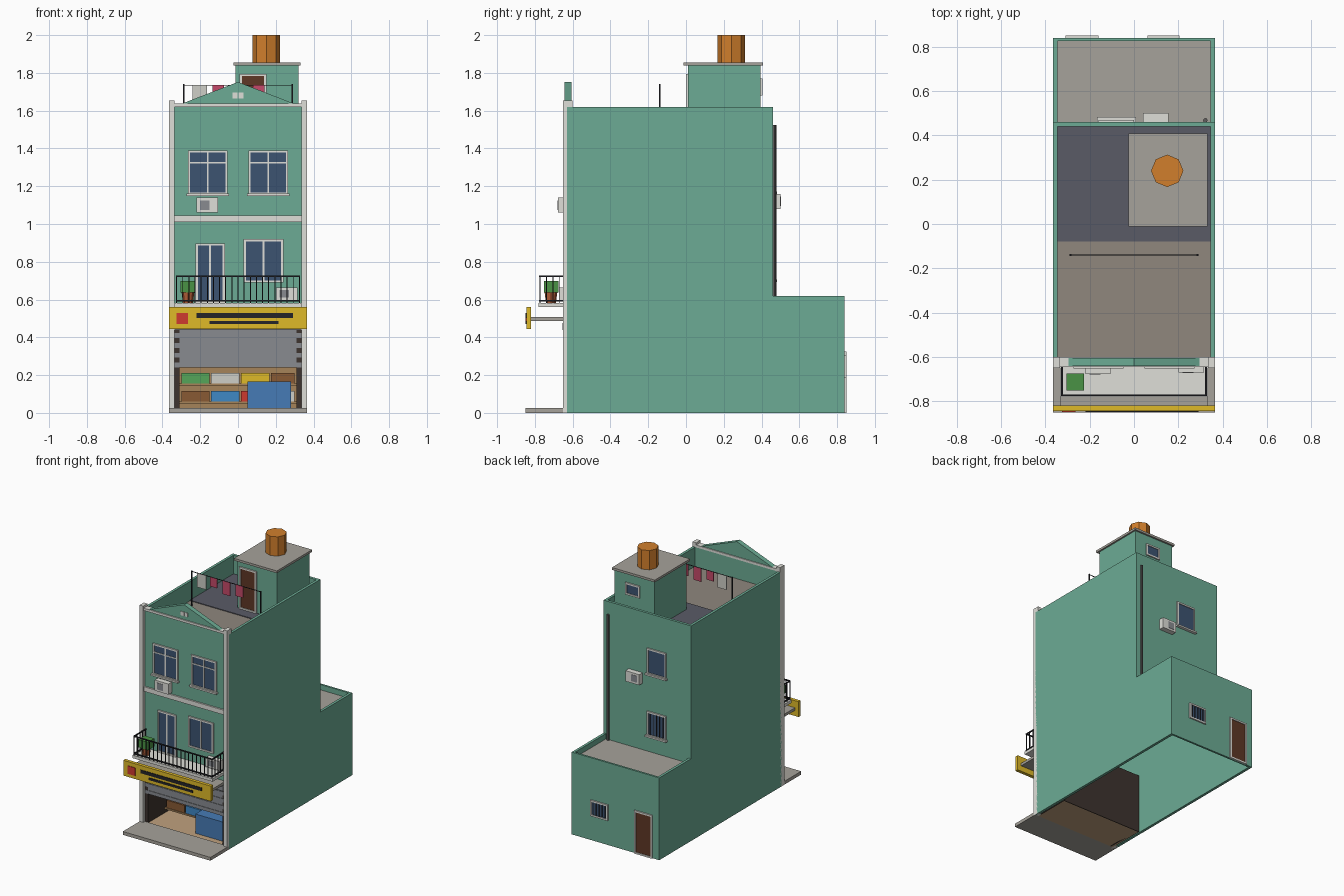
import bpy, bmesh, math
from mathutils import Vector

if "Cube" in bpy.data.objects:
    bpy.data.objects.remove(bpy.data.objects["Cube"])

MATS = {}
def mat(name, rgb):
    m = bpy.data.materials.new(name)
    m.diffuse_color = tuple((c / 255) ** 2.2 for c in rgb) + (1,)
    m.use_nodes = True
    m.node_tree.nodes["Principled BSDF"].inputs["Base Color"].default_value = m.diffuse_color
    MATS[name] = m

for n, c in dict(green=(108, 170, 147), trim=(222, 222, 216), concrete=(165, 161, 153),
                 terrace=(142, 134, 125), membrane=(90, 91, 102), glass=(62, 84, 112),
                 dark=(64, 55, 50), beige=(190, 160, 125), shelf=(165, 130, 90),
                 shutter=(135, 138, 143), yellow=(222, 184, 45), red=(205, 60, 50),
                 black=(40, 40, 44), brown=(95, 58, 42), orange=(208, 126, 48),
                 leaf=(75, 145, 70), clay=(180, 95, 60), blue=(72, 122, 180),
                 pink=(195, 75, 105), white=(205, 205, 198), lime=(85, 165, 90),
                 tan=(135, 90, 55), sky=(65, 135, 195), pipe=(95, 92, 92)).items():
    mat(n, c)

def finish(bm, name, m):
    bmesh.ops.recalc_face_normals(bm, faces=bm.faces)
    me = bpy.data.meshes.new(name)
    bm.to_mesh(me)
    bm.free()
    me.materials.append(MATS[m])
    ob = bpy.data.objects.new(name, me)
    bpy.context.collection.objects.link(ob)
    return ob

def boxes(name, m, *specs):
    """Each spec is x0, x1, y0, y1, z0, z1; all are joined in one object."""
    bm = bmesh.new()
    for x0, x1, y0, y1, z0, z1 in specs:
        vs = bmesh.ops.create_cube(bm, size=1)['verts']
        for v in vs:
            v.co = Vector(((x0 + x1) / 2 + v.co.x * (x1 - x0),
                           (y0 + y1) / 2 + v.co.y * (y1 - y0),
                           (z0 + z1) / 2 + v.co.z * (z1 - z0)))
    return finish(bm, name, m)

def prism(name, m, pts, axis, a, b):
    """Extrude a 2D outline along x (points y, z) or y (points x, z)."""
    bm = bmesh.new()
    put = (lambda p, t: (t, *p)) if axis == 'x' else (lambda p, t: (p[0], t, p[1]))
    f = bm.faces.new([bm.verts.new(put(p, a)) for p in pts])
    ext = bmesh.ops.extrude_face_region(bm, geom=[f])['geom']
    d = Vector((b - a, 0, 0) if axis == 'x' else (0, b - a, 0))
    bmesh.ops.translate(bm, vec=d, verts=[e for e in ext if isinstance(e, bmesh.types.BMVert)])
    return finish(bm, name, m)

def cyl(name, m, x, y, z0, z1, r, n=8, r2=None):
    bm = bmesh.new()
    bmesh.ops.create_cone(bm, cap_ends=True, segments=n, radius1=r, radius2=r2 or r, depth=z1 - z0)
    bmesh.ops.translate(bm, vec=(x, y, (z0 + z1) / 2), verts=bm.verts)
    return finish(bm, name, m)

def opening(name, x0, x1, z0, z1, y, s, mull=1, transom=None, sill=False, bars=0, pane='glass'):
    """Framed window or door on a wall at y; s is the outward direction."""
    t = 0.012
    out = lambda a, b: tuple(sorted((y + s * a, y + s * b)))
    boxes(name + "_pane", pane, (x0 + t, x1 - t, *out(-.004, .004), z0 + t, z1 - t))
    fr = [(x0, x0 + t, *out(-.004, .01), z0, z1), (x1 - t, x1, *out(-.004, .01), z0, z1),
          (x0 + t, x1 - t, *out(-.004, .01), z1 - t, z1), (x0 + t, x1 - t, *out(-.004, .01), z0, z0 + t)]
    for i in range(mull):
        xc = x0 + (x1 - x0) * (i + 1) / (mull + 1)
        fr.append((xc - .005, xc + .005, *out(-.004, .009), z0 + t, z1 - t))
    if transom:
        fr.append((x0 + t, x1 - t, *out(-.004, .008), transom - .004, transom + .004))
    if sill:
        fr.append((x0 - .008, x1 + .008, *out(-.004, .022), z0 - .006, z0 + .006))
    boxes(name + "_frame", 'trim', *fr)
    if bars:
        boxes(name + "_bars", 'black', *[(xc - .002, xc + .002, *out(.004, .009), z0 + t, z1 - t)
              for xc in (x0 + (x1 - x0) * (i + 1) / (bars + 1) for i in range(bars))])

def aircon(name, x0, x1, z0, z1, y, s):
    ys = sorted((y, y + s * .04))
    g = sorted((y + s * .038, y + s * .042))
    boxes(name, 'trim', (x0, x1, *ys, z0, z1))
    xc = x0 + (x1 - x0) * .38
    boxes(name + "_grille", 'shutter', (xc - .025, xc + .025, *g, z0 + .015, z1 - .015))

F, B = -.63, .46   # front and back wall planes

# Shell: stepped side walls, front, back, annex, open underneath
step = [(F, 0), (.84, 0), (.84, .62), (B, .62), (B, 1.62), (F, 1.62)]
for side, a, b in (("left", -.365, -.345), ("right", .345, .365)):
    prism(side + "_wall", 'green', step, 'x', a, b)
boxes("front_wall", 'green', (-.345, .345, F, -.60, .45, 1.62))
boxes("back_wall", 'green', (-.345, .345, .44, B, .56, 1.62))
boxes("annex_back_wall", 'green', (-.345, .345, .825, .84, 0, .62))
boxes("annex_roof", 'concrete', (-.35, .35, .455, .83, .56, .58))
boxes("terrace_floor", 'terrace', (-.35, .35, -.61, .445, 1.455, 1.475))
boxes("terrace_membrane", 'membrane', (-.345, .345, -.08, .44, 1.47, 1.48))

# Front trim, coping and gable
boxes("pilasters", 'trim', *[(s - .015, s + .015, -.65, -.60, 0, 1.655) for s in (-.35, .35)])
boxes("floor_band", 'trim', (-.335, .335, -.642, F, 1.01, 1.045))
boxes("coping", 'trim', (-.335, .335, -.645, -.60, 1.62, 1.638))
prism("gable", 'green', [(-.28, 1.638), (.28, 1.638), (0, 1.745)], 'y', -.637, -.607)
for s in (-1, 1):
    prism("gable_edge", 'green', [(0, 1.752), (s * .295, 1.638), (s * .27, 1.638), (0, 1.742)], 'y', -.642, -.605)
boxes("gable_vent", 'trim', *[(a, a + .027, -.641, -.63, 1.665, 1.695) for a in (-.029, .002)])

# Pavement and shop room
boxes("pavement", 'concrete', (-.365, .365, -.85, F, 0, .025))
boxes("shop_floor", 'beige', (-.335, .335, F, -.355, 0, .02))
boxes("shop_walls", 'dark', (-.338, -.31, F, -.35, 0, .45), (.31, .338, F, -.35, 0, .45),
      (-.31, .31, -.36, -.35, 0, .45), (-.31, .31, -.60, -.36, .43, .45))
boxes("shop_back_panel", 'shelf', (-.31, .31, -.366, -.36, .02, .43))
boxes("shelf_boards", 'shelf', *[(-.31, .31, -.43, -.366, z - .012, z) for z in (.06, .155)])
for z, row in ((.155, ('lime', 'white', 'yellow', 'tan')), (.06, ('tan', 'sky', 'red', 'white'))):
    for i, c in enumerate(row):
        x = -.3 + i * .158
        boxes("goods", c, (x, min(x + .15, .3), -.425, -.37, z, z + .057))
boxes("freezer_counter", 'blue', (.05, .28, -.58, -.43, .02, .165))

# Rolling shutter with slats and housing
boxes("shutter", 'shutter', *[(-.335, .335, -.632 + .004 * (i % 2), -.618, .24 + i * .026, .266 + i * .026)
                              for i in range(8)])
boxes("shutter_housing", 'shutter', (-.335, .335, -.655, F, .44, .475))

# Sign board with plain bars, on a canopy
boxes("sign_canopy", 'concrete', (-.335, .335, -.82, F, .487, .507))
boxes("sign_board", 'yellow', (-.365, .365, -.845, -.82, .445, .56))
boxes("sign_square", 'red', (-.325, -.265, -.849, -.844, .47, .53))
boxes("sign_bars", 'black', (-.22, .29, -.849, -.844, .503, .528), (-.15, .215, -.849, -.844, .47, .487))

# Balcony with railing
boxes("balcony_slab", 'trim', (-.335, .335, -.78, F, .56, .582))
X, Y, h = .325, -.773, .004
rail = [(-X - h, X + h, Y - h, Y + h, z, z + 2 * h) for z in (.59, .72)]
rail += [(s * X - h, s * X + h, Y, F, z, z + 2 * h) for s in (-1, 1) for z in (.59, .72)]
w = .0025
for i in range(21):
    x = -X + i * 2 * X / 20
    rail.append((x - w, x + w, Y - w, Y + w, .58, .725))
for s in (-1, 1):
    for i in range(1, 5):
        y = Y + i * .034
        rail.append((s * X - w, s * X + w, y - w, y + w, .58, .725))
boxes("balcony_railing", 'black', *rail)
cyl("plant_pot", 'clay', -.265, -.715, .582, .64, .026, 8, .034)
boxes("plant", 'leaf', (-.305, -.225, -.752, -.675, .637, .697))
opening("balcony_door", -.225, -.07, .582, .897, F, -1)
opening("balcony_window", .03, .24, .69, .92, F, -1)
aircon("balcony_aircon", .2, .315, .595, .665, F, -1)

# Upper front windows
opening("upper_window_left", -.265, -.055, 1.155, 1.39, F, -1, transom=1.325, sill=True)
opening("upper_window_right", .055, .265, 1.155, 1.39, F, -1, transom=1.325, sill=True)
aircon("front_aircon", -.22, -.105, 1.06, 1.14, -.638, -1)

# Rear openings, drain pipe and air conditioner
opening("rear_upper_window", -.16, 0, 1.165, 1.36, B, 1, mull=0, sill=True)
opening("rear_lower_window", -.16, 0, .70, .885, B, 1, mull=0, bars=5, sill=True)
opening("annex_window", .06, .205, .185, .305, .84, 1, mull=0, bars=5)
opening("annex_door", -.31, -.16, 0, .325, .84, 1, mull=0, pane='brown')
aircon("rear_aircon", .04, .155, 1.08, 1.16, B, 1)
cyl("drain_pipe", 'pipe', .322, .468, .58, 1.525, .01)

# Stair house, door and water tank
boxes("stair_house", 'green', (-.012, .32, .01, .395, 1.475, 1.84))
boxes("stair_house_roof", 'concrete', (-.025, .332, -.012, .408, 1.838, 1.855))
opening("terrace_door", .008, .15, 1.48, 1.795, .01, -1, mull=0, pane='brown')
opening("stair_window", .105, .225, 1.68, 1.77, .395, 1, mull=0)
cyl("water_tank", 'orange', .15, .24, 1.855, 2, .073)

# Clothes line
boxes("clothes_poles", 'black', *[(s - .004, s + .004, -.144, -.136, 1.475, 1.74) for s in (-.287, .287)],
      (-.287, .287, -.142, -.138, 1.733, 1.737))
for x0, x1, z, c in ((-.24, -.165, 1.63, 'white'), (-.135, -.075, 1.665, 'pink'),
                     (-.03, .035, 1.635, 'pink'), (.08, .14, 1.65, 'pink')):
    boxes("laundry", c, (x0, x1, -.143, -.137, z, 1.735))
